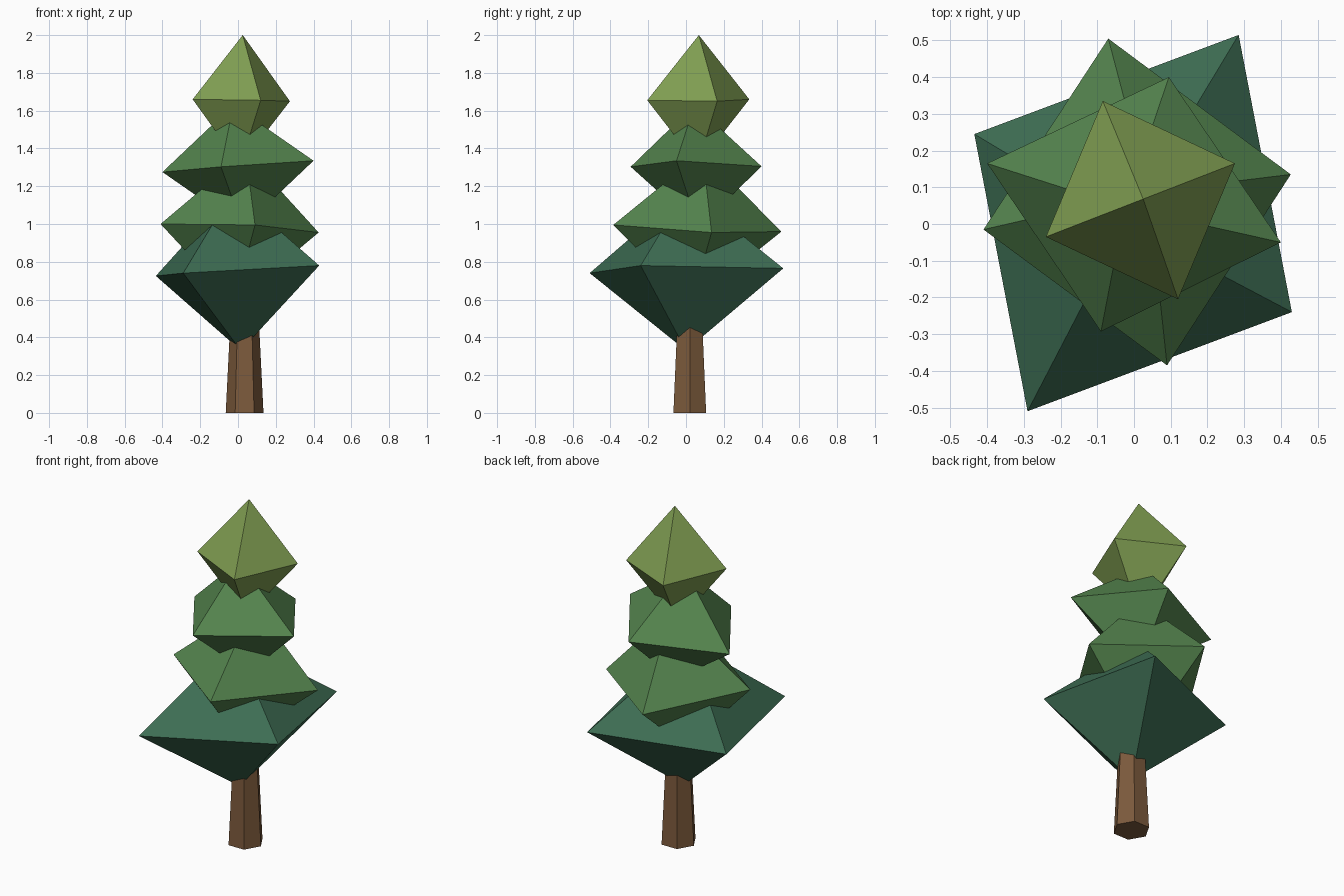
import bpy, bmesh
from mathutils import Vector

if "Cube" in bpy.data.objects:
    bpy.data.objects.remove(bpy.data.objects["Cube"])


def srgb(r, g, b):
    lin = lambda c: c / 12.92 if c <= 0.04045 else ((c + 0.055) / 1.055) ** 2.4
    return [lin(v / 255) for v in (r, g, b)] + [1.0]


def material(name, rgb):
    mat = bpy.data.materials.new(name)
    mat.diffuse_color = srgb(*rgb)
    mat.use_nodes = True
    mat.node_tree.nodes["Principled BSDF"].inputs["Base Color"].default_value = mat.diffuse_color
    return mat


def add_object(name, bm, mat):
    bmesh.ops.recalc_face_normals(bm, faces=bm.faces)
    mesh = bpy.data.meshes.new(name)
    bm.to_mesh(mesh)
    bm.free()
    mesh.materials.append(mat)
    obj = bpy.data.objects.new(name, mesh)
    bpy.context.collection.objects.link(obj)
    return obj


def foliage(name, ring, top, bottom, mat):
    """Eight-sided crystal: a four-corner ring between two tips."""
    bm = bmesh.new()
    corners = [bm.verts.new(p) for p in ring]
    for tip in (bm.verts.new(top), bm.verts.new(bottom)):
        for i in range(4):
            bm.faces.new((corners[i], corners[(i + 1) % 4], tip))
    return add_object(name, bm, mat)


bark = material("bark brown", (124, 90, 60))
deep = material("deep green", (62, 110, 84))
mid = material("mid green", (84, 132, 78))
lime = material("olive green", (128, 158, 82))

# Trunk: tapered hexagonal prism, its top hidden in the lowest tier
bm = bmesh.new()
bmesh.ops.create_cone(bm, cap_ends=True, segments=6, radius1=0.1, radius2=0.075, depth=0.5)
for v in bm.verts:  # put corners on the x axis
    v.co = Vector((v.co.y, -v.co.x, v.co.z)) + Vector((0.035, 0.02, 0.25))
add_object("trunk", bm, bark)

# Foliage tiers, slightly tilted and turned against one another
foliage("lowest_foliage",
        [(0.285, 0.515, 0.765), (-0.435, 0.245, 0.725), (-0.29, -0.51, 0.74), (0.43, -0.24, 0.78)],
        (-0.025, 0.0, 1.18), (0.015, 0.0, 0.33), deep)
foliage("lower_foliage",
        [(-0.07, 0.505, 0.96), (-0.41, -0.015, 1.0), (0.09, -0.385, 0.995), (0.427, 0.135, 0.955)],
        (0.04, 0.088, 1.38), (-0.02, 0.03, 0.58), mid)
foliage("upper_foliage",
        [(0.095, 0.40, 1.305), (-0.4, 0.165, 1.275), (-0.09, -0.293, 1.303), (0.4, -0.05, 1.335)],
        (-0.025, 0.045, 1.63), (0.025, 0.065, 0.98), mid)
foliage("top_foliage",
        [(-0.085, 0.335, 1.66), (-0.24, -0.035, 1.66), (0.12, -0.205, 1.655), (0.275, 0.165, 1.65)],
        (0.025, 0.068, 2.0), (0.012, 0.062, 1.31), lime)
